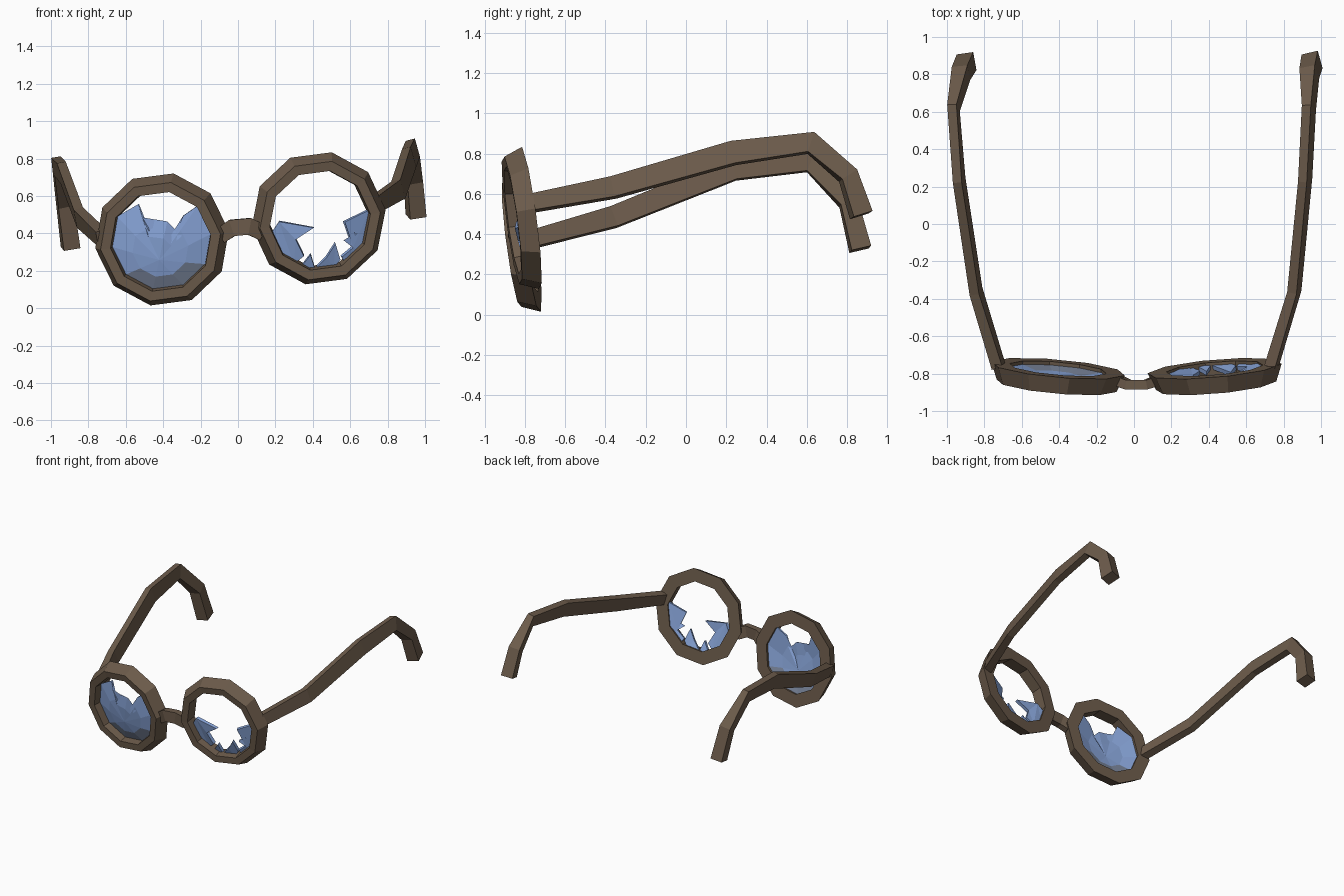
import bpy, bmesh
from math import radians, cos, sin
from mathutils import Vector, Matrix

cube = bpy.data.objects.get("Cube")
if cube:
    bpy.data.objects.remove(cube)


def material(name, rgb):
    m = bpy.data.materials.new(name)
    m.use_nodes = True
    m.diffuse_color = (*rgb, 1)
    m.node_tree.nodes["Principled BSDF"].inputs["Base Color"].default_value = (*rgb, 1)
    return m


brown = material("worn brown", (0.15, 0.105, 0.07))
blue = material("glass blue", (0.25, 0.38, 0.70))
grey = material("glass grey", (0.19, 0.23, 0.32))

ROLL = 7.5      # the whole frame hangs crooked
SIDES = 10


def finish(name, bm, mats, matrix=Matrix()):
    bmesh.ops.recalc_face_normals(bm, faces=bm.faces)
    me = bpy.data.meshes.new(name)
    bm.to_mesh(me)
    bm.free()
    for m in mats:
        me.materials.append(m)
    ob = bpy.data.objects.new(name, me)
    ob.matrix_world = matrix
    bpy.context.collection.objects.link(ob)
    return ob


def bridge_loops(bm, a, b):
    n = len(a)
    return [bm.faces.new((a[i], a[(i + 1) % n], b[(i + 1) % n], b[i])) for i in range(n)]


def on_rim(r, k):
    a = radians(ROLL + 360 / SIDES * k)
    return r * cos(a), r * sin(a)


def rim(name, matrix):
    # four-cornered section (radius, depth), narrower at the front
    section = [(0.362, 0.045), (0.325, -0.048), (0.272, -0.045), (0.262, 0.045)]
    bm = bmesh.new()
    loops = []
    for r, y in section:
        pts = [on_rim(r, k) for k in range(SIDES)]
        loops.append([bm.verts.new((x, y, z)) for x, z in pts])
    for i in range(4):
        bridge_loops(bm, loops[i], loops[(i + 1) % 4])
    finish(name, bm, [brown], matrix)


def bulge(x, z):
    # glass curves forward towards the middle
    return Vector((x, 0.02 - 0.045 * (1 - (x * x + z * z) / 0.073), z))


def thicken(ob, t):
    mod = ob.modifiers.new("thickness", 'SOLIDIFY')
    mod.thickness = t
    mod.offset = 0


def beam(name, path, roll, ref):
    # rectangular bar; path holds (point, width, height)
    bm = bmesh.new()
    pts = [Vector(p[0]) for p in path]
    rings = []
    for i, (_, w, h) in enumerate(path):
        t = Vector()
        if i > 0:
            t += (pts[i] - pts[i - 1]).normalized()
        if i < len(pts) - 1:
            t += (pts[i + 1] - pts[i]).normalized()
        t.normalize()
        s = (ref - t * ref.dot(t)).normalized()
        s = Matrix.Rotation(radians(roll), 3, t) @ s
        u = s.cross(t)
        rings.append([bm.verts.new(pts[i] + s * w / 2 * a + u * h / 2 * b)
                      for a, b in ((-1, -1), (1, -1), (1, 1), (-1, 1))])
    for a, b in zip(rings, rings[1:]):
        bridge_loops(bm, a, b)
    bm.faces.new(rings[0])
    bm.faces.new(rings[-1])
    finish(name, bm, [brown])


def placement(x, z, yaw):
    return (Matrix.Translation((x, -0.817, z)) @ Matrix.Rotation(radians(yaw), 4, 'Z')
            @ Matrix.Rotation(radians(7.6), 4, 'X'))


right_place = placement(-0.41, 0.362, -5)
left_place = placement(0.435, 0.475, 5)
rim("right_rim", right_place)
rim("left_rim", left_place)

# Right lens: nearly whole, jagged along its top
jagged = [(-0.12, 0.195), (-0.10, 0.125), (0.035, 0.105), (0.11, 0.025), (0.12, 0.135)]
outline = jagged + [on_rim(0.268, k) for k in range(1, -7, -1)]
middle = Vector((-0.01, -0.1))
bm = bmesh.new()
outer = [bm.verts.new(bulge(*p)) for p in outline]
inner = [bm.verts.new(bulge(*middle.lerp(Vector(p), 0.56))) for p in outline]
band = bridge_loops(bm, outer, inner)
hub = bm.verts.new(bulge(*middle))
for i in range(len(inner)):
    bm.faces.new((inner[i], inner[(i + 1) % len(inner)], hub))
for f in band:
    if f.calc_center_median().z < -0.13:
        f.material_index = 1
thicken(finish("right_lens", bm, [blue, grey], right_place), 0.015)

# Left lens: only shards remain in the lower rim
shards = [
    [(-0.265, -0.09), (-0.215, -0.01), (-0.03, -0.04), (-0.125, -0.105),
     (-0.08, -0.195), (-0.13, -0.24), (-0.21, -0.18)],
    [(-0.10, -0.265), (-0.045, -0.185), (-0.02, -0.265)],
    [(-0.02, -0.268), (0.04, -0.2), (0.085, -0.125), (0.115, -0.215), (0.08, -0.26)],
    [(0.13, -0.01), (0.2, -0.075), (0.135, -0.115), (0.18, -0.15), (0.12, -0.2),
     (0.14, -0.235), (0.22, -0.175), (0.275, -0.03), (0.265, 0.05)],
]
bm = bmesh.new()
for shard in shards:
    bm.faces.new([bm.verts.new(bulge(*p)) for p in shard])
bmesh.ops.triangulate(bm, faces=bm.faces)
thicken(finish("left_lens_shards", bm, [blue], left_place), 0.025)

# Arched nose bridge
beam("bridge", [((-0.09, -0.835, 0.39), 0.05, 0.085), ((-0.03, -0.86, 0.43), 0.05, 0.09),
                ((0.06, -0.86, 0.438), 0.05, 0.09), ((0.13, -0.835, 0.405), 0.05, 0.085)],
     0, Vector((0, 1, 0)))

# Temple arms with hooked ear ends
sizes = [(0.06, 0.085), (0.052, 0.105), (0.048, 0.115), (0.05, 0.105), (0.085, 0.09), (0.09, 0.1)]
left_path = [(0.735, -0.76, 0.555), (0.857, -0.36, 0.632), (0.915, 0.235, 0.803),
             (0.935, 0.62, 0.853), (0.937, 0.805, 0.69), (0.952, 0.87, 0.495)]
right_path = [(-0.725, -0.76, 0.375), (-0.845, -0.36, 0.485), (-0.935, 0.235, 0.725),
              (-0.965, 0.62, 0.76), (-0.925, 0.805, 0.56), (-0.895, 0.865, 0.325)]
for name, path, roll in (("left_temple", left_path, -15), ("right_temple", right_path, -10)):
    beam(name, [(p, w, h) for p, (w, h) in zip(path, sizes)], roll, Vector((1, 0, 0)))
